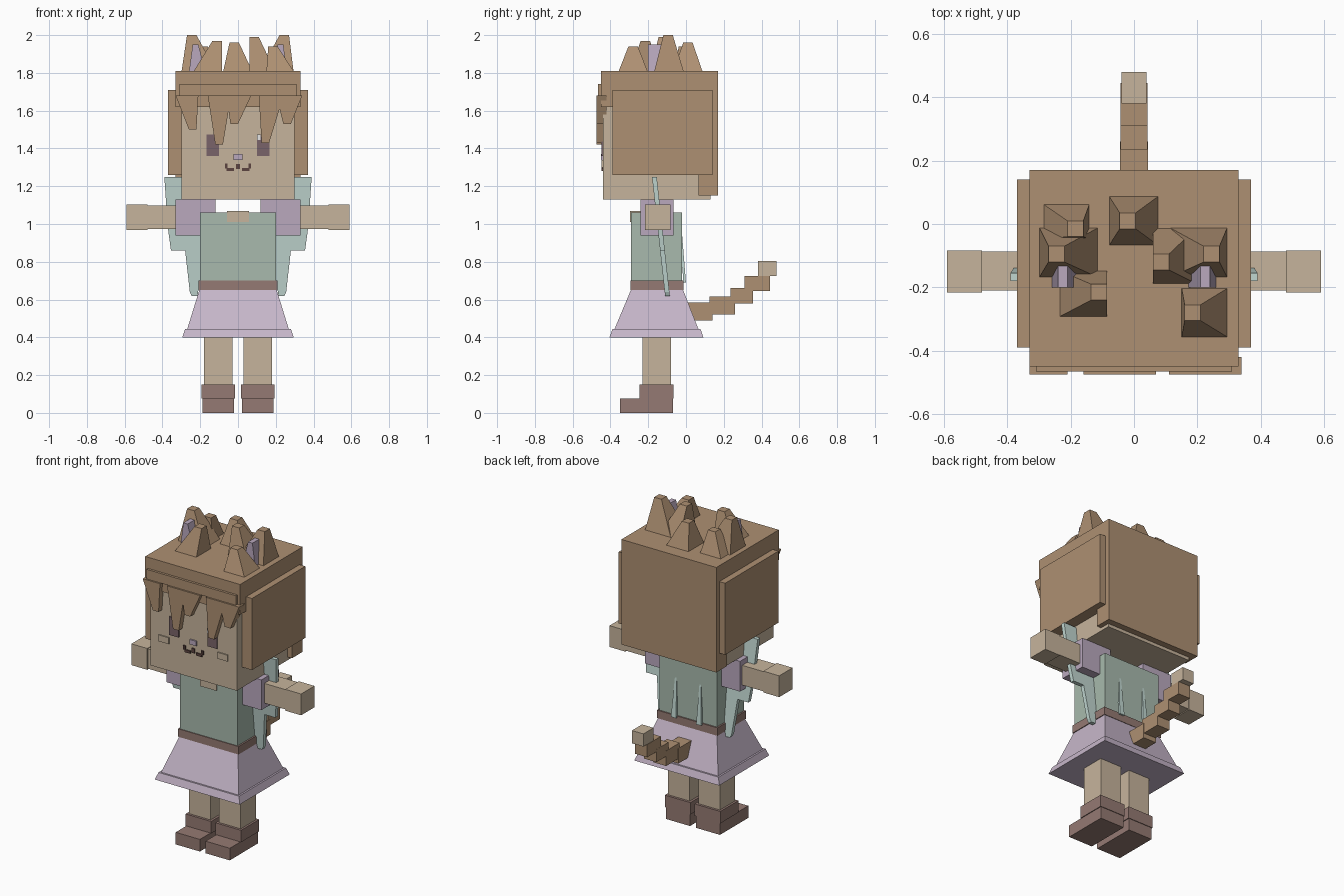
import bpy, bmesh

cube = bpy.data.objects.get("Cube")
if cube:
    bpy.data.objects.remove(cube, do_unlink=True)


def material(name, *rgb):
    lin = [((c / 255 + 0.055) / 1.055) ** 2.4 for c in rgb] + [1.0]
    m = bpy.data.materials.new(name)
    m.use_nodes = True
    m.diffuse_color = lin
    m.node_tree.nodes["Principled BSDF"].inputs["Base Color"].default_value = lin
    return m


HAIR = material("hair brown", 174, 144, 114)
SKIN = material("skin tan", 198, 180, 156)
SAGE = material("sage cloth", 168, 186, 173)
LILAC = material("lilac cloth", 199, 183, 202)
MAUVE = material("mauve sleeve", 186, 169, 190)
LEATHER = material("leather brown", 149, 122, 115)
CAPE = material("pale teal cloth", 193, 215, 209)
EYE = material("eye plum", 122, 100, 106)
WHITE = material("eye white", 240, 240, 240)
MOUTH = material("mouth brown", 92, 68, 64)


def build(name, bottom, top, mat):
    """Join two matching loops of points into a closed solid."""
    bm = bmesh.new()
    a = [bm.verts.new(p) for p in bottom]
    b = [bm.verts.new(p) for p in top]
    bm.faces.new(a)
    bm.faces.new(b)
    for i in range(len(a)):
        j = (i + 1) % len(a)
        bm.faces.new((a[i], a[j], b[j], b[i]))
    bmesh.ops.recalc_face_normals(bm, faces=bm.faces)
    me = bpy.data.meshes.new(name)
    bm.to_mesh(me)
    bm.free()
    me.materials.append(mat)
    ob = bpy.data.objects.new(name, me)
    bpy.context.collection.objects.link(ob)
    return ob


def rect(x, y, z):
    return [(x[0], y[0], z), (x[1], y[0], z), (x[1], y[1], z), (x[0], y[1], z)]


def box(name, x, y, z, mat, top_x=None, top_y=None):
    return build(name, rect(x, y, z[0]), rect(top_x or x, top_y or y, z[1]), mat)


def plate(name, outline, y0, y1, mat, lean=0, pivot=0):
    """Extrude an x-z outline along y, optionally leaning back below the pivot."""
    loops = [[(x, y + lean * (pivot - z), z) for x, z in outline] for y in (y0, y1)]
    return build(name, *loops, mat)


def span(a, b, side):
    return tuple(sorted((a * side, b * side)))


SIDES = (("left", 1), ("right", -1))

# Head and hair
box("head", (-.30, .30), (-.44, .13), (1.13, 1.70), SKIN)
box("hair_cap", (-.33, .33), (-.45, .17), (1.62, 1.81), HAIR)
box("hair_back", (-.33, .33), (.065, .17), (1.15, 1.70), HAIR)
box("hair_band", (-.31, .31), (-.465, -.44), (1.68, 1.74), HAIR)
for side, s in SIDES:
    box(side + "_hair_inner", span(.295, .33, s), (-.38, .10), (1.26, 1.65), HAIR)
    box(side + "_hair_panel", span(.30, .37, s), (-.39, .14), (1.26, 1.71), HAIR)

# Pointed fringe
plate("fringe_right", [(-.33, 1.68), (-.26, 1.50), (-.22, 1.50), (-.21, 1.68)], -.475, -.42, HAIR)
plate("fringe_middle", [(-.16, 1.68), (-.12, 1.42), (-.08, 1.42), (-.05, 1.60), (-.04, 1.53),
                        (0, 1.53), (.07, 1.68)], -.475, -.42, HAIR)
plate("fringe_left", [(.11, 1.68), (.125, 1.43), (.165, 1.43), (.22, 1.61), (.24, 1.53),
                      (.28, 1.53), (.34, 1.68)], -.475, -.42, HAIR)

# Tufts and ears: base x, base y, top centre, top height
tufts = [((-.29, -.14), (-.05, .065), (-.185, -.015), 1.94),
         ((-.30, -.11), (-.17, -.01), (-.245, -.095), 2.0),
         ((-.24, -.085), (-.295, -.145), (-.11, -.215), 1.97),
         ((-.08, .08), (-.07, .09), (-.02, .01), 1.96),
         ((.06, .20), (-.19, -.01), (.085, -.12), 1.99),
         ((.11, .295), (-.17, -.01), (.245, -.095), 2.0),
         ((.15, .30), (-.36, -.20), (.185, -.28), 1.94)]
for i, (bx, by, (cx, cy), h) in enumerate(tufts):
    r = .025
    box(f"hair_tuft_{i + 1}", bx, by, (1.80, h), HAIR, (cx - r, cx + r), (cy - r, cy + r))
for side, s in SIDES:
    plate(side + "_inner_ear", [(.26 * s, 1.80), (.17 * s, 1.80), (.21 * s, 1.95), (.24 * s, 1.95)],
          -.20, -.12, MAUVE)

# Face
for side, s in SIDES:
    box(side + "_eye", span(.10, .167, s), (-.447, -.439), (1.36, 1.475), EYE)
    box(side + "_cheek", span(.17, .24, s), (-.447, -.439), (1.30, 1.34), SKIN)
    box(side + "_mouth_corner", span(.055, .07, s), (-.447, -.439), (1.295, 1.32), MOUTH)
    box(side + "_mouth_curve", span(.02, .06, s), (-.447, -.439), (1.28, 1.297), MOUTH)
box("eye_glint", (.10, .12), (-.449, -.441), (1.445, 1.475), WHITE)
box("mouth_middle", (-.01, .01), (-.447, -.439), (1.29, 1.318), MOUTH)
box("nose", (-.023, .023), (-.449, -.439), (1.34, 1.37), MAUVE)

# Torso, belt and skirt
box("torso", (-.20, .20), (-.29, -.02), (.69, 1.06), SAGE)
box("neck", (-.058, .058), (-.297, -.10), (1.01, 1.07), SKIN)
box("belt", (-.21, .21), (-.295, -.012), (.65, .70), LEATHER)
box("skirt", (-.27, .27), (-.38, .067), (.44, .65), LILAC, (-.205, .205), (-.292, -.015))
box("skirt_hem", (-.295, .295), (-.405, .092), (.40, .443), LILAC, (-.28, .28), (-.39, .077))

# Arms, ragged cape, legs and boots
cape = [(.25, 1.25), (.39, 1.25), (.38, 1.10), (.37, .97), (.355, .86), (.28, .86),
        (.255, .64), (.245, .62), (.215, .62), (.20, .70), (.20, 1.05)]
for side, s in SIDES:
    box(side + "_sleeve", span(.12, .33, s), (-.24, -.065), (.94, 1.13), MAUVE)
    box(side + "_arm", span(.32, .49, s), (-.21, -.087), (.973, 1.097), SKIN)
    box(side + "_hand", span(.48, .59, s), (-.216, -.083), (.968, 1.102), SKIN)
    plate(side + "_cape", [(x * s, z) for x, z in cape], -.18, -.155, CAPE, .11, 1.25)
    plate(side + "_back_ribbon", [(.09 * s, .96), (.08 * s, .96), (.07 * s, .69), (.105 * s, .69)],
          -.035, -.022, CAPE, .08, .96)
    box(side + "_leg", span(.03, .18, s), (-.23, -.08), (.14, .46), SKIN)
    box(side + "_boot_shaft", span(.015, .193, s), (-.245, -.065), (.075, .15), LEATHER)
    box(side + "_boot_foot", span(.02, .188, s), (-.35, -.069), (0, .076), LEATHER)

# Stepped tail
steps = [(-.03, .14, .49, .585), (.125, .26, .52, .615), (.235, .355, .58, .66),
         (.31, .445, .645, .725)]
for i, (y0, y1, z0, z1) in enumerate(steps):
    w = .045 - .001 * i
    box(f"tail_{i + 1}", (-w, w), (y0, y1), (z0, z1), HAIR)
box("tail_tip", (-.04, .04), (.38, .48), (.725, .805), SKIN)
